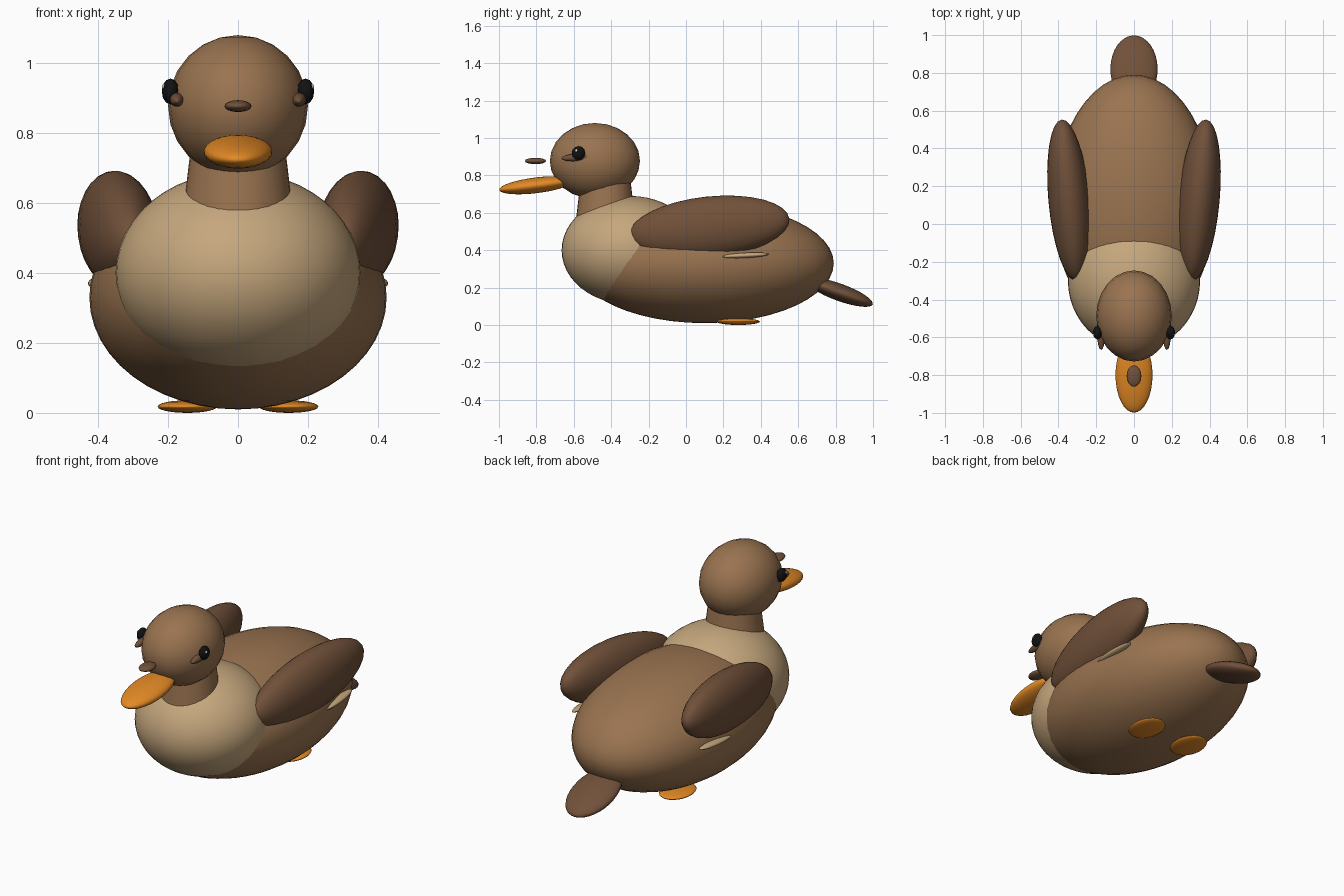
import bpy
from math import radians

cube = bpy.data.objects.get("Cube")
if cube:
    bpy.data.objects.remove(cube, do_unlink=True)


def material(name, r, g, b):
    mat = bpy.data.materials.new(name)
    mat.use_nodes = True
    mat.diffuse_color = (r, g, b, 1)
    bsdf = mat.node_tree.nodes["Principled BSDF"]
    bsdf.inputs["Base Color"].default_value = (r, g, b, 1)
    bsdf.inputs["Roughness"].default_value = 0.8
    return mat


brown = material("warm brown", 0.32, 0.172, 0.08)
dark = material("dark brown", 0.165, 0.082, 0.042)
tan = material("pale tan", 0.56, 0.385, 0.205)
orange = material("orange", 0.77, 0.25, 0.018)
black = material("black", 0.006, 0.006, 0.006)
white = material("off white", 0.85, 0.8, 0.7)


def finish(name, mat):
    obj = bpy.context.object
    obj.name = obj.data.name = name
    obj.data.materials.append(mat)
    bpy.ops.object.shade_smooth_by_angle(angle=radians(50))
    return obj


def ellipsoid(name, mat, center, radii, tilt=0, yaw=0, segments=32):
    """Smooth ellipsoid; tilt raises the rear end, yaw turns it about z."""
    bpy.ops.mesh.primitive_uv_sphere_add(
        segments=segments, ring_count=segments // 2, radius=1, location=center,
        rotation=(radians(tilt), 0, radians(yaw)))
    bpy.context.object.scale = radii
    return finish(name, mat)


def pair(name, mat, center, radii, tilt=0, yaw=0, segments=32):
    """Left part on +x and its mirror image on -x."""
    x, y, z = center
    for side, sign in (("left", 1), ("right", -1)):
        ellipsoid(f"{side}_{name}", mat, (sign * x, y, z), radii,
                  tilt, sign * yaw, segments)


# Body, breast, neck and head
ellipsoid("body", brown, (0, 0.1, 0.33), (0.425, 0.69, 0.32), segments=48)
ellipsoid("breast", tan, (0, -0.3, 0.4), (0.35, 0.365, 0.29), segments=48)
bpy.ops.mesh.primitive_cone_add(vertices=32, radius1=0.16, radius2=0.13,
                                depth=0.25, location=(0, -0.43, 0.675))
finish("neck", brown)
ellipsoid("head", brown, (0, -0.487, 0.877), (0.2, 0.241, 0.203), segments=24)

# Beak and the small mark above it
ellipsoid("beak", orange, (0, -0.8, 0.747), (0.098, 0.2, 0.042), tilt=7)
ellipsoid("beak_mark", dark, (0, -0.805, 0.877), (0.039, 0.057, 0.017), segments=16)

# Eyes, highlights and cheek stripes
pair("eye", black, (0.193, -0.575, 0.919), (0.025, 0.036, 0.037), segments=12)
pair("eye_highlight", white, (0.21, -0.586, 0.932), (0.008, 0.008, 0.009), segments=8)
pair("cheek_stripe", dark, (0.174, -0.575, 0.897), (0.022, 0.092, 0.021),
     tilt=4, segments=16)

# Wings with a pale bar underneath
pair("wing", dark, (0.343, 0.125, 0.522), (0.11, 0.432, 0.165), tilt=6, yaw=-5.3)
pair("wing_bar", tan, (0.402, 0.315, 0.372), (0.026, 0.13, 0.014), tilt=3, yaw=3)

# Tail and feet
ellipsoid("tail", dark, (0, 0.82, 0.175), (0.125, 0.19, 0.046), tilt=-20)
pair("foot", orange, (0.145, 0.28, 0.018), (0.085, 0.115, 0.018), segments=24)
